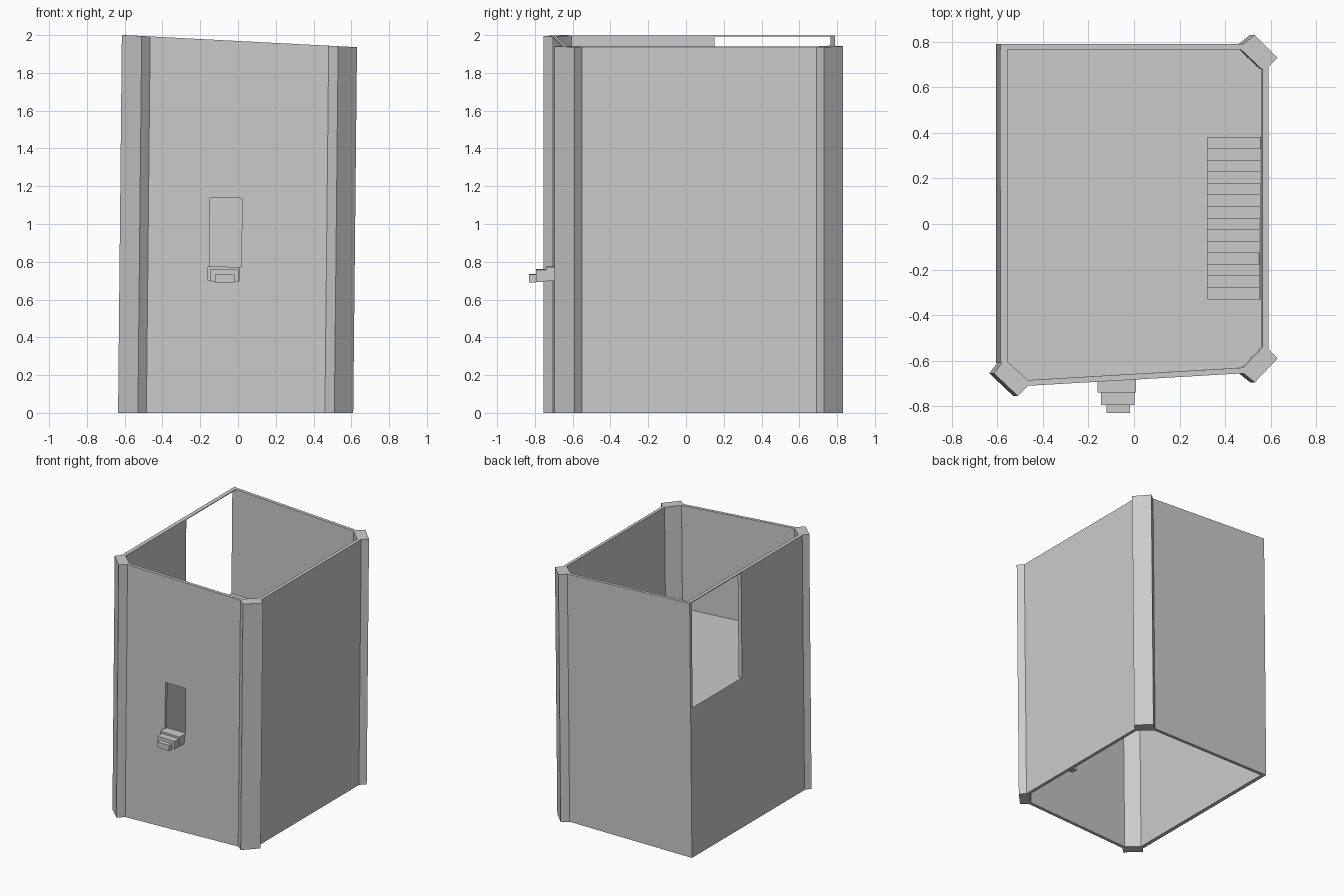
import bpy, bmesh
from mathutils import Vector

cube = bpy.data.objects.get("Cube")
if cube:
    bpy.data.objects.remove(cube, do_unlink=True)

stone = bpy.data.materials.new("grey_stone")
stone.use_nodes = True
GREY = (0.6, 0.6, 0.6, 1)
stone.diffuse_color = GREY
stone.node_tree.nodes["Principled BSDF"].inputs["Base Color"].default_value = GREY

TOP = 2.0
FLOOR = 1.17


def lean(v):
    """Whole tower leans slightly and its top drops towards +x."""
    z = v.z * (1 - 0.026 * (v.x + 0.6))
    return Vector((v.x - 0.01 * (2 - v.z), v.y, min(z, TOP)))


def add_prism(bm, outline, z0, z1):
    low = [bm.verts.new(lean(Vector((x, y, z0)))) for x, y in outline]
    high = [bm.verts.new(lean(Vector((x, y, z1)))) for x, y in outline]
    bm.faces.new(low)
    bm.faces.new(high)
    for i in range(len(outline)):
        j = (i + 1) % len(outline)
        bm.faces.new((low[i], low[j], high[j], high[i]))


def rect(x0, x1, y0, y1):
    return [(x0, y0), (x1, y0), (x1, y1), (x0, y1)]


def make(name, parts):
    bm = bmesh.new()
    for outline, z0, z1 in parts:
        add_prism(bm, outline, z0, z1)
    bmesh.ops.recalc_face_normals(bm, faces=bm.faces)
    mesh = bpy.data.meshes.new(name)
    bm.to_mesh(mesh)
    bm.free()
    mesh.materials.append(stone)
    obj = bpy.data.objects.new(name, mesh)
    bpy.context.collection.objects.link(obj)
    return obj


# Corner pillars with chamfered inner sides
make("front_right_pillar", [([(-0.615, -0.655), (-0.51, -0.755), (-0.465, -0.71),
                              (-0.465, -0.685), (-0.555, -0.605), (-0.58, -0.61)], 0, TOP)])
make("front_left_pillar", [([(0.48, -0.655), (0.53, -0.695), (0.63, -0.59),
                             (0.59, -0.55), (0.565, -0.54), (0.48, -0.63)], 0, TOP)])
make("back_left_pillar", [([(0.48, 0.79), (0.53, 0.83), (0.63, 0.73),
                            (0.59, 0.69), (0.56, 0.68), (0.47, 0.765)], 0, TOP)])

# Plain walls
make("back_wall", [(rect(-0.585, 0.48, 0.765, 0.79), 0, TOP)])
make("left_wall", [(rect(0.565, 0.59, -0.55, 0.69), 0, TOP)])


# Front wall, built around the small window
def front_strip(x0, x1):
    def y(x):
        return -0.71 + 0.058 * (x + 0.465)
    return [(x0, y(x0)), (x1, y(x1)), (x1, y(x1) + 0.025), (x0, y(x0) + 0.025)]


WX0, WX1, WZ0, WZ1 = -0.14, 0.03, 0.785, 1.155
make("front_wall", [
    (front_strip(-0.465, WX0), 0, TOP),
    (front_strip(WX1, 0.48), 0, TOP),
    (front_strip(WX0, WX1), 0, WZ0),
    (front_strip(WX0, WX1), WZ1, TOP),
])

# Right wall with a tall opening under a thin rim
make("right_wall", [
    (rect(-0.585, -0.555, -0.61, 0.15), 0, TOP),
    (rect(-0.585, -0.555, 0.15, 0.765), 0, FLOOR),
    (rect(-0.585, -0.555, 0.15, 0.765), TOP - 0.006, TOP),
])

# Stepped bracket under the window
make("window_bracket", [
    (rect(-0.148, 0.022, -0.74, -0.67), 0.71, 0.785),
    (rect(-0.132, 0.015, -0.795, -0.74), 0.705, 0.77),
    (rect(-0.108, -0.005, -0.83, -0.795), 0.7, 0.745),
])

# Upper floor around the stair well
SX, SY0, SY1 = 0.33, -0.33, 0.38
make("upper_floor", [
    ([(-0.555, -0.605), (-0.465, -0.685), (SX, -0.639), (SX, 0.765), (-0.555, 0.765)],
     FLOOR - 0.015, FLOOR),
    ([(SX, -0.639), (0.48, -0.63), (0.565, -0.54), (0.565, SY0), (SX, SY0)],
     FLOOR - 0.015, FLOOR),
    ([(SX, SY1), (0.565, SY1), (0.565, 0.68), (0.47, 0.765), (SX, 0.765)],
     FLOOR - 0.015, FLOOR),
])

# Stairs descending towards the front
COUNT = 14
run = (SY1 - SY0) / COUNT
steps = []
for i in range(COUNT):
    y1 = SY1 - i * run
    z1 = FLOOR - (i + 1) * 0.065
    steps.append((rect(SX, 0.57, y1 - run, y1), z1 - 0.08, z1))
make("stairs", steps)
